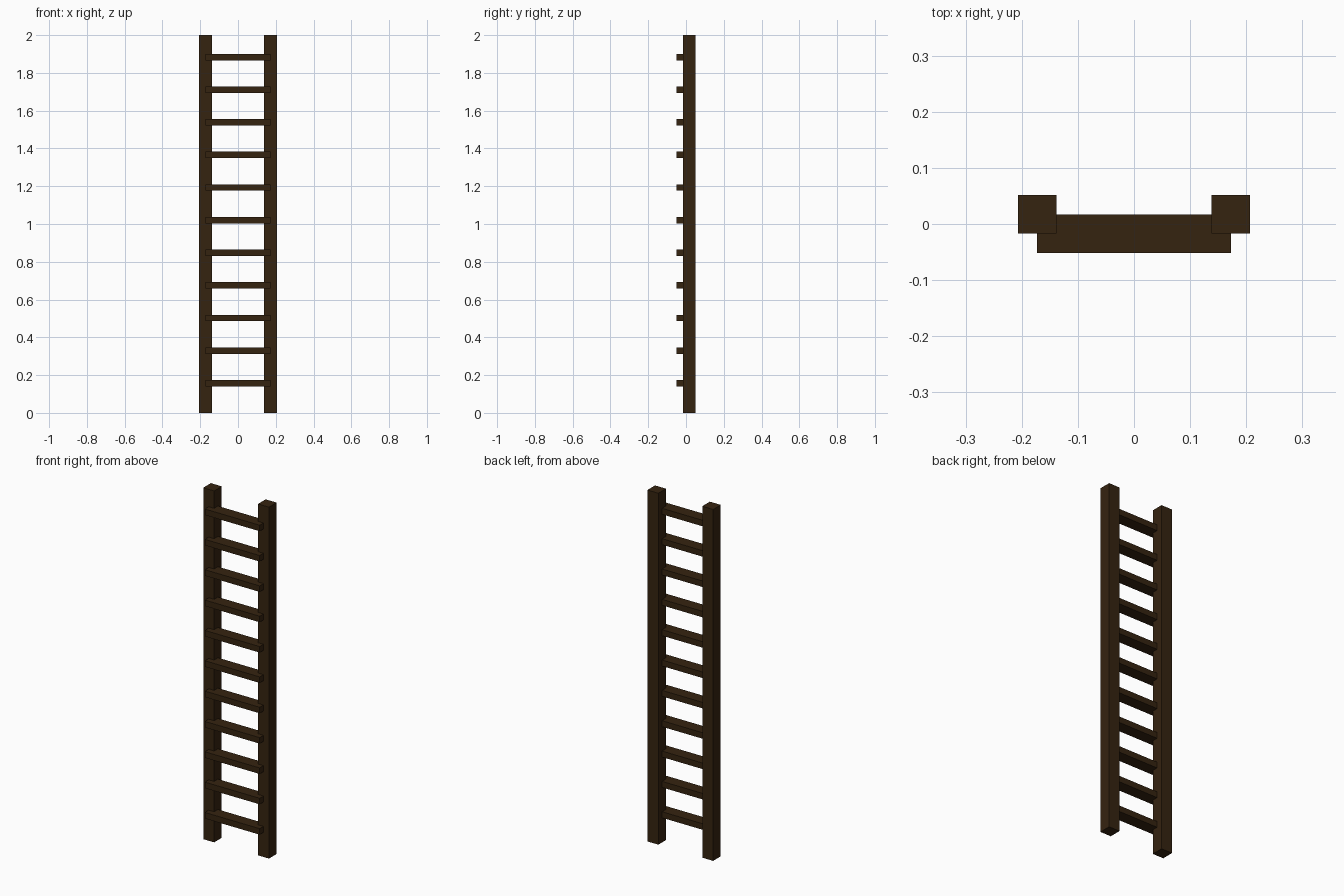
import bpy

if "Cube" in bpy.data.objects:
    bpy.data.objects.remove(bpy.data.objects["Cube"])

wood = bpy.data.materials.new("dark brown wood")
wood.diffuse_color = (0.036, 0.017, 0.005, 1.0)
wood.use_nodes = True
wood.node_tree.nodes["Principled BSDF"].inputs["Base Color"].default_value = wood.diffuse_color


def box(name, center, size):
    bpy.ops.mesh.primitive_cube_add(size=1, location=center)
    ob = bpy.context.object
    ob.name = name
    ob.scale = size
    bpy.ops.object.transform_apply(location=False, rotation=False, scale=True)
    ob.data.materials.append(wood)
    return ob


POST = 0.0685        # square post width
HALF_DEPTH = 0.0513  # half of the overall depth

# Two upright posts, set towards the back
for side, x in (("left", -0.1725), ("right", 0.1725)):
    box(side + "_post", (x, HALF_DEPTH - POST / 2, 1.0), (POST, POST, 2.0))

# Eleven flat rungs, notched into the front of the posts
for i in range(11):
    z = 0.157 + i * 0.1727
    box(f"rung_{i + 1}", (0, -HALF_DEPTH + POST / 2, z), (0.345, POST, 0.0343))
